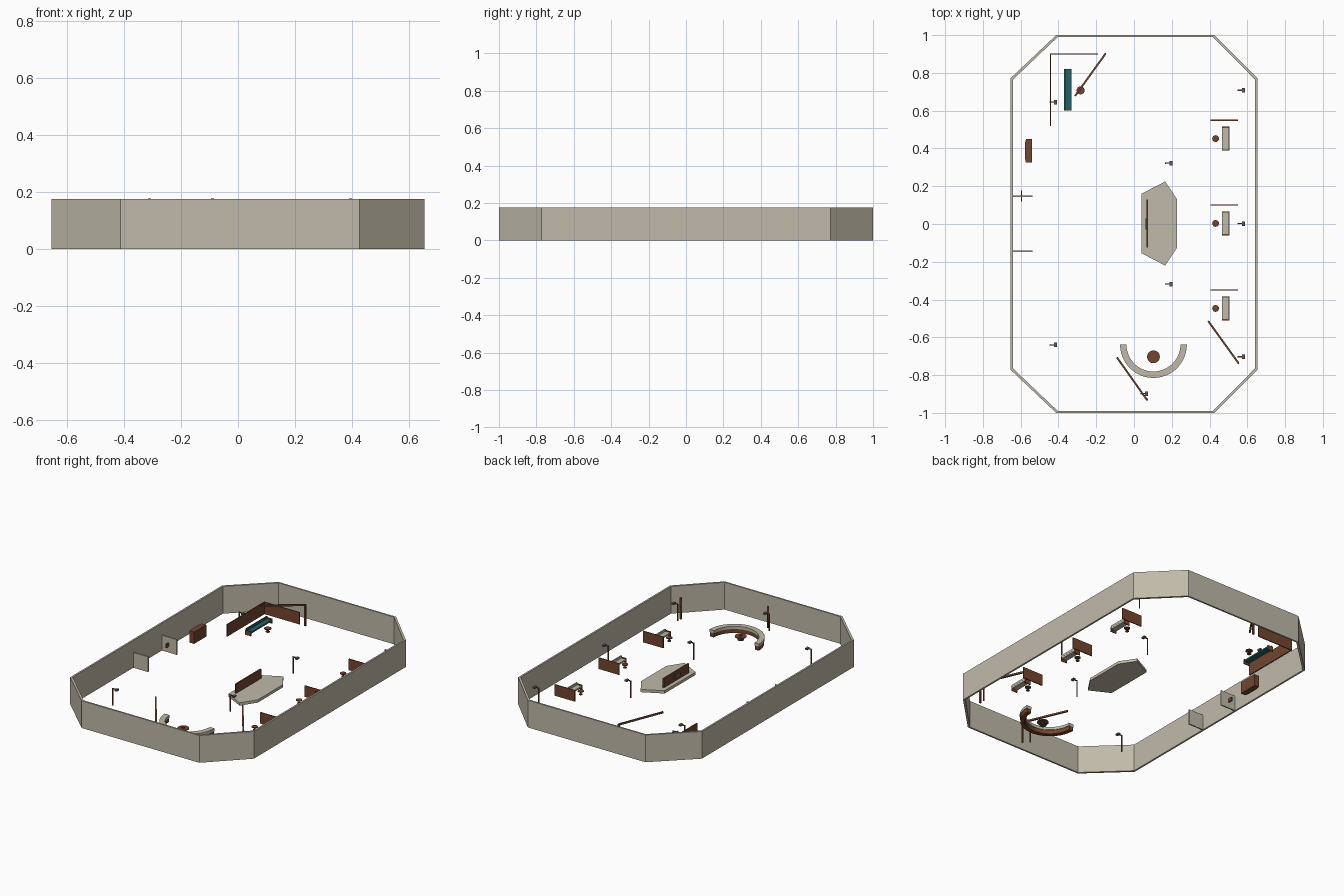
import bpy, bmesh, math
from mathutils import Vector

cube = bpy.data.objects.get("Cube")
if cube:
    bpy.data.objects.remove(cube, do_unlink=True)


def material(name, rgb):
    m = bpy.data.materials.new(name)
    m.use_nodes = True
    m.diffuse_color = (*rgb, 1)
    m.node_tree.nodes["Principled BSDF"].inputs["Base Color"].default_value = (*rgb, 1)
    return m


STONE = material("warm_grey", (0.53, 0.49, 0.40))
WOOD = material("brown_wood", (0.17, 0.06, 0.028))
TEAL = material("teal_cushion", (0.023, 0.115, 0.125))
METAL = material("dark_grey_metal", (0.12, 0.11, 0.10))


def finish(name, bm, mat):
    bmesh.ops.recalc_face_normals(bm, faces=bm.faces)
    mesh = bpy.data.meshes.new(name)
    bm.to_mesh(mesh)
    bm.free()
    mesh.materials.append(mat)
    ob = bpy.data.objects.new(name, mesh)
    bpy.context.collection.objects.link(ob)
    return ob


def box(name, mat, x, y, z):
    """Box from (min, max) pairs."""
    bm = bmesh.new()
    bmesh.ops.create_cube(bm, size=1)
    for v in bm.verts:
        v.co = [(r[0] + r[1]) / 2 + c * (r[1] - r[0]) for c, r in zip(v.co, (x, y, z))]
    return finish(name, bm, mat)


def prism(name, mat, outline, z0, z1):
    """Extrude a flat outline upwards."""
    bm = bmesh.new()
    face = bm.faces.new([bm.verts.new((x, y, z0)) for x, y in outline])
    top = bmesh.ops.extrude_face_region(bm, geom=[face])["geom"]
    for v in top:
        if isinstance(v, bmesh.types.BMVert):
            v.co.z = z1
    return finish(name, bm, mat)


def disc(name, mat, x, y, r, z0, z1, sides=20):
    ring = [(x + r * math.cos(2 * math.pi * i / sides),
             y + r * math.sin(2 * math.pi * i / sides)) for i in range(sides)]
    return prism(name, mat, ring, z0, z1)


def bar(name, mat, a, b, width):
    """Square bar between two points."""
    a, b = Vector(a), Vector(b)
    bm = bmesh.new()
    bmesh.ops.create_cube(bm, size=1)
    bmesh.ops.scale(bm, vec=(width, width, (b - a).length), verts=bm.verts)
    ob = finish(name, bm, mat)
    ob.location = (a + b) / 2
    ob.rotation_euler = (b - a).to_track_quat("Z", "Y").to_euler()
    return ob


# Perimeter wall: one plank per side of the octagon, mitred at the corners
outer = [(-0.412, -1), (0.425, -1), (0.653, -0.772), (0.653, 0.772),
         (0.425, 1), (-0.412, 1), (-0.653, 0.772), (-0.653, -0.772)]
inner = [(x * 0.983, y * 0.989) for x, y in outer]
for i in range(len(outer)):
    j = (i + 1) % len(outer)
    prism("perimeter_wall", STONE, [outer[i], outer[j], inner[j], inner[i]], 0, 0.175)

# Entrance partitions with a small handle on one of them
for y in (-0.143, 0.147):
    box("entrance_partition", STONE, (-0.645, -0.537), (y - 0.004, y + 0.004), (0, 0.098))
box("partition_handle", WOOD, (-0.599, -0.592), (0.118, 0.178), (0.038, 0.062))

# Central stage with its screen and badge
prism("stage", STONE, [(0.04, 0.16), (0.04, -0.155), (0.165, -0.22),
                       (0.228, -0.125), (0.228, 0.13), (0.165, 0.225)], 0, 0.018)
box("stage_screen", WOOD, (0.066, 0.075), (-0.125, 0.13), (0.018, 0.078))
box("screen_badge", METAL, (0.060, 0.066), (-0.028, 0.028), (0.036, 0.062))

# Corner lounge partitions
box("lounge_side_panel", WOOD, (-0.446, -0.439), (0.52, 0.903), (0, 0.077))
box("lounge_back_panel", WOOD, (-0.439, -0.19), (0.897, 0.903), (0, 0.077))

# Cabinet with chamfered rear corners
prism("cabinet", WOOD, [(-0.54, 0.325), (-0.54, 0.45), (-0.572, 0.45),
                        (-0.578, 0.425), (-0.578, 0.35), (-0.572, 0.325)], 0, 0.075)


def bench(x, y0, y1, mat, back):
    """Seat slab, thin back on the given side, wooden ends."""
    box("bench_seat", mat, (x - 0.019, x + 0.019), (y0, y1), (0.014, 0.024))
    edge = x + back * 0.016
    box("bench_back", mat, (edge - 0.004, edge + 0.004), (y0, y1), (0.024, 0.038))
    for y in (y0, y1):
        box("bench_end", WOOD, (x - 0.02, x + 0.02), (y - 0.003, y + 0.003), (0, 0.03))


def table(x, y, r):
    """Pedestal table."""
    disc("table_top", WOOD, x, y, r, 0.02, 0.025)
    disc("table_stem", WOOD, x, y, r * 0.22, 0.004, 0.02, 10)
    disc("table_foot", WOOD, x, y, r * 0.6, 0, 0.004, 16)


# Lounge bench and table
bench(-0.35, 0.603, 0.817, TEAL, -1)
table(-0.283, 0.707, 0.021)

# Three booths along the side
for y in (-0.447, 0.003, 0.452):
    bench(0.485, y - 0.06, y + 0.06, STONE, 1)
    table(0.432, y, 0.018)
    box("booth_panel", WOOD, (0.405, 0.55), (y + 0.094, y + 0.1), (0, 0.072))


# Half-round counter on a wooden base
def half_ring(name, mat, r0, r1, z0, z1, steps=24):
    angles = [math.pi + math.pi * i / steps for i in range(steps + 1)]
    arc = [(0.103 + r1 * math.cos(a), -0.638 + r1 * math.sin(a)) for a in angles]
    arc += [(0.103 + r0 * math.cos(a), -0.638 + r0 * math.sin(a)) for a in reversed(angles)]
    prism(name, mat, arc, z0, z1)


half_ring("counter_base", WOOD, 0.146, 0.174, 0, 0.026)
half_ring("counter_top", STONE, 0.143, 0.177, 0.026, 0.044)
table(0.103, -0.703, 0.034)
disc("table_centrepiece", WOOD, 0.103, -0.703, 0.009, 0.025, 0.03, 12)

# Sloping booms, each on a post at its low end
for low, high in (((-0.152, 0.9), (-0.312, 0.678)),
                  ((0.068, -0.93), (-0.09, -0.707)),
                  ((0.552, -0.735), (0.393, -0.514))):
    box("boom_post", WOOD, (low[0] - 0.005, low[0] + 0.005),
        (low[1] - 0.005, low[1] + 0.005), (0, 0.138))
    bar("boom_arm", WOOD, (*low, 0.135), (*high, 0.172), 0.01)

# Lamp posts with a short arm and a flat head
for x, y in ((-0.443, 0.645), (-0.443, -0.64), (0.167, 0.322), (0.167, -0.318),
             (0.552, 0.708), (0.552, 0.002), (0.552, -0.703), (0.037, -0.898)):
    disc("lamp_post", WOOD, x, y, 0.004, 0, 0.11, 8)
    box("lamp_arm", WOOD, (x, x + 0.025), (y - 0.003, y + 0.003), (0.105, 0.11))
    box("lamp_head", METAL, (x + 0.02, x + 0.036), (y - 0.012, y + 0.012), (0.101, 0.111))
